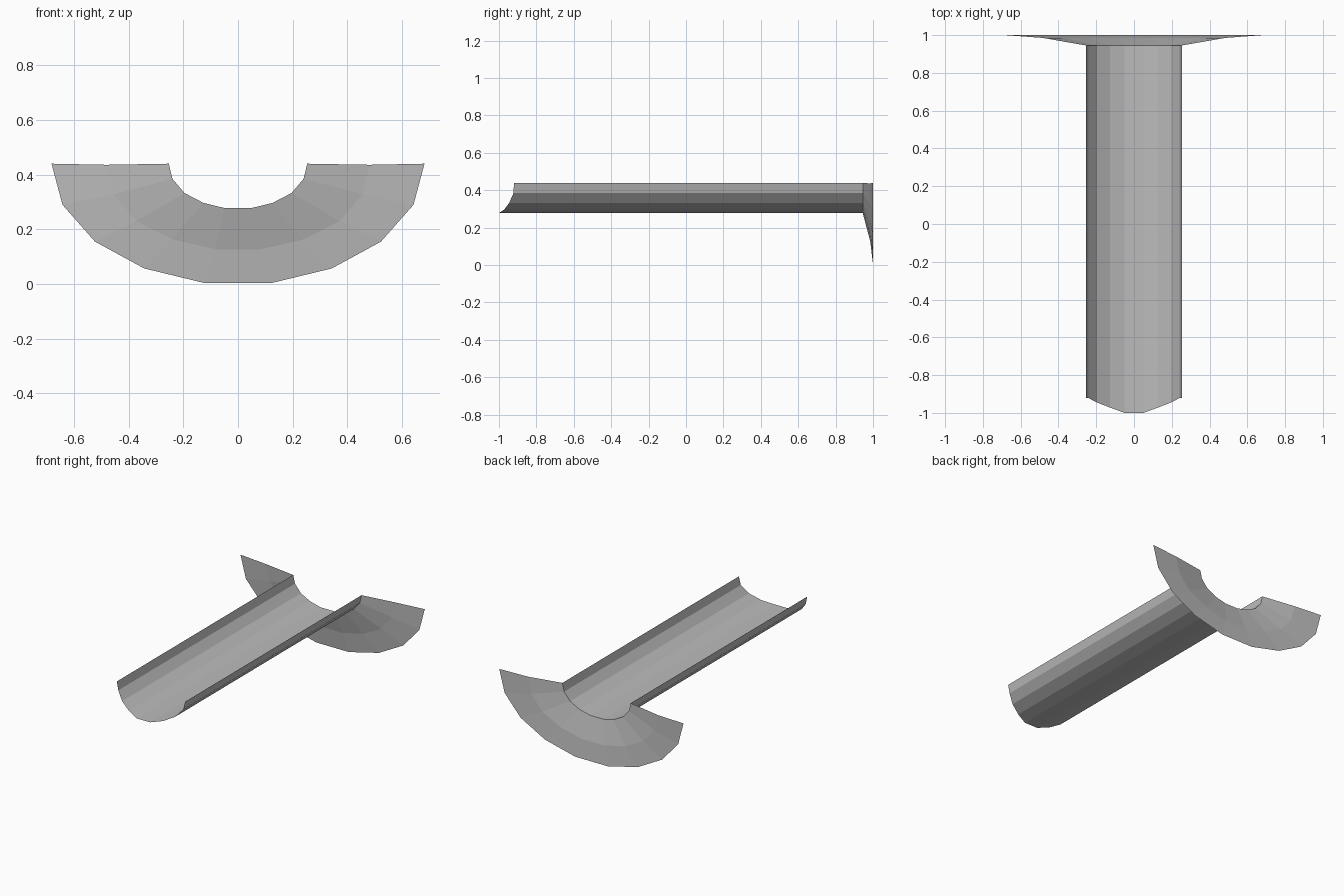
import bpy

if "Cube" in bpy.data.objects:
    bpy.data.objects.remove(bpy.data.objects["Cube"])

grey = bpy.data.materials.new("plain grey")
grey.diffuse_color = (0.5, 0.5, 0.5, 1)
grey.use_nodes = True
grey.node_tree.nodes["Principled BSDF"].inputs["Base Color"].default_value = grey.diffuse_color


def mirrored(half):
    """Full left-to-right row from its right half (listed bottom to top)."""
    return [(-x, y, z) for x, y, z in reversed(half)] + half


def sheet(name, rows):
    """Flat-faced open sheet lofted through rows of equal length."""
    n = len(rows[0])
    verts = [p for row in rows for p in row]
    faces = [(r * n + i, r * n + i + 1, (r + 1) * n + i + 1, (r + 1) * n + i)
             for r in range(len(rows) - 1) for i in range(n - 1)]
    mesh = bpy.data.meshes.new(name)
    mesh.from_pydata(verts, [], faces)
    mesh.materials.append(grey)
    obj = bpy.data.objects.new(name, mesh)
    bpy.context.collection.objects.link(obj)
    return obj


# Half cross-sections (x, z), bottom to top
inner = [(0.05, 0.278), (0.127, 0.297), (0.196, 0.333), (0.24, 0.385), (0.253, 0.44)]
middle = [(0.083, 0.127), (0.24, 0.163), (0.372, 0.23), (0.455, 0.328), (0.482, 0.436)]
outer = [(0.12, 0.003), (0.343, 0.057), (0.523, 0.155), (0.642, 0.29), (0.682, 0.44)]
tip_y = [-1.0, -0.972, -0.945, -0.922, -0.92]


def ring(section, y):
    return mirrored([(x, y, z) for x, z in section])


# Long open trough with a rounded front lip
lip = mirrored([(x, y, z) for (x, z), y in zip(inner, tip_y)])
sheet("trough", [lip, ring(inner, 0.945)])

# Flared half-round collar at the back
sheet("flared_collar", [ring(inner, 0.945), ring(middle, 0.985), ring(outer, 1.0)])
